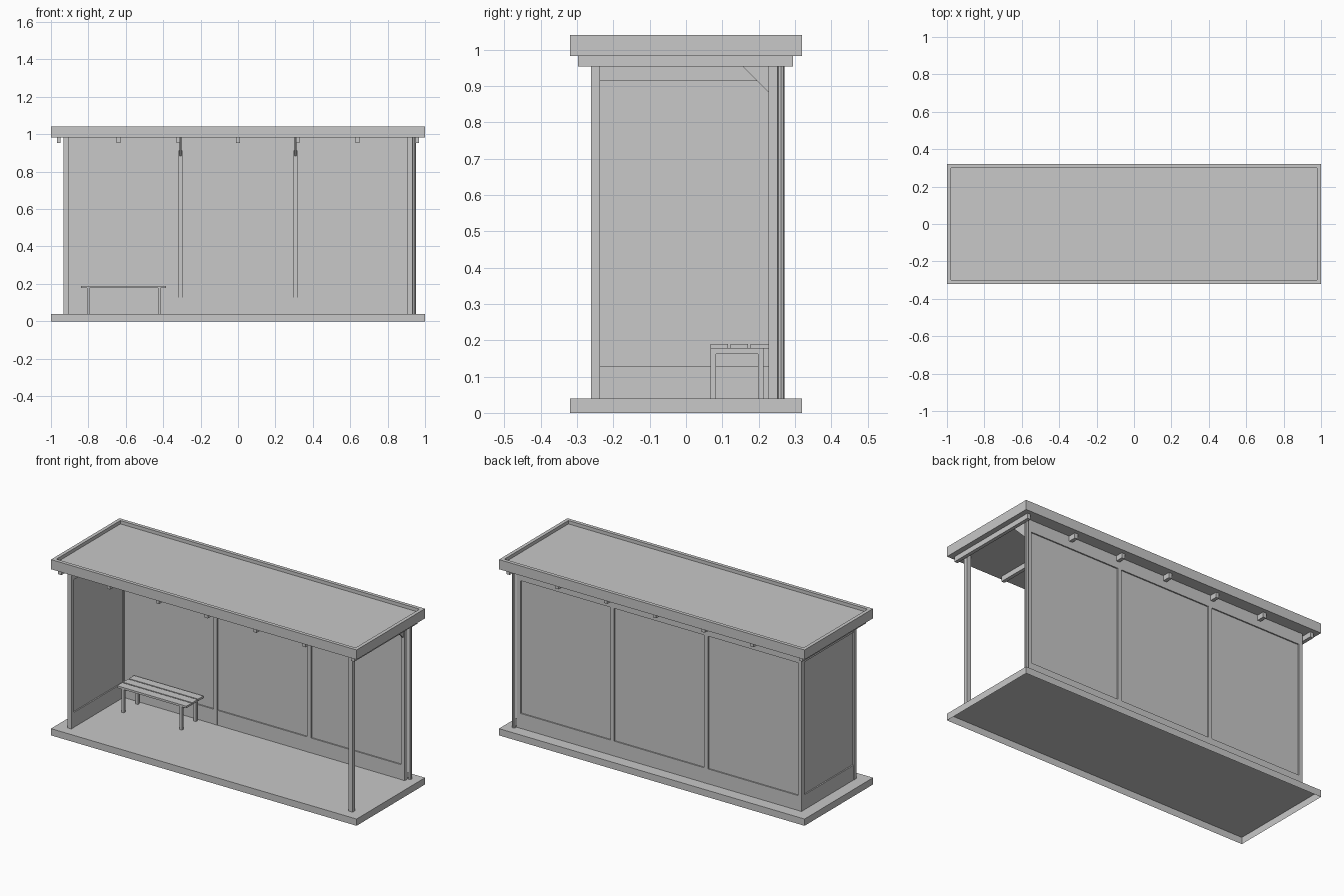
import bpy, bmesh, math

if "Cube" in bpy.data.objects:
    bpy.data.objects.remove(bpy.data.objects["Cube"])

grey = bpy.data.materials.new("plain grey")
grey.diffuse_color = (0.58, 0.58, 0.58, 1)
grey.use_nodes = True
grey.node_tree.nodes["Principled BSDF"].inputs["Base Color"].default_value = grey.diffuse_color


def finish(name, bm):
    me = bpy.data.meshes.new(name)
    bm.to_mesh(me)
    bm.free()
    me.materials.append(grey)
    ob = bpy.data.objects.new(name, me)
    bpy.context.collection.objects.link(ob)
    return ob


def cube_bm(x, y, z):
    bm = bmesh.new()
    bmesh.ops.create_cube(bm, size=1)
    for v in bm.verts:
        v.co = [lo + (c + 0.5) * (hi - lo) for c, (lo, hi) in zip(v.co, (x, y, z))]
    return bm


def box(name, x, y, z):
    return finish(name, cube_bm(x, y, z))


def around(c, half):
    return (c - half, c + half)


FLOOR, EAVE = 0.04, 0.983
KICK, HEAD = 0.128, 0.913
P = 0.0125                    # half post width
K = 0.0115                    # half header thickness
G = 0.004                     # half panel thickness
FRONT, BACK = -0.249, 0.239
COLS = [-0.92, -0.307, 0.307, 0.92]

# Floor slab, open underneath
bm = cube_bm((-1, 1), (-0.32, 0.32), (0, FLOOR))
under = min(bm.faces, key=lambda f: f.calc_center_median().z)
bmesh.ops.delete(bm, geom=[under], context='FACES_ONLY')
finish("floor_slab", bm)

# Roof tray: flat rim with a sunken middle
bm = cube_bm((-1, 1), (-0.32, 0.32), (EAVE, 1.04))
top = max(bm.faces, key=lambda f: f.calc_center_median().z)
bmesh.ops.inset_region(bm, faces=[top], thickness=0.021, use_even_offset=True)
bmesh.ops.inset_region(bm, faces=[top], thickness=0.0, depth=-0.02)
finish("roof", bm)

# Roof joists
for i in range(7):
    box("roof_joist", around((i - 3) * 0.3195, 0.0105), (-0.297, 0.295), (0.953, EAVE))

# Posts
for x in COLS:
    box("back_post", around(x, P), around(BACK, P), (FLOOR, EAVE))
for x in (COLS[0], COLS[3]):
    box("front_post", around(x, P), around(FRONT, P), (FLOOR, EAVE))

# Wall bays: kick plate, panel and header
LAYERS = [("kick_plate", K, FLOOR, KICK), ("wall_panel", G, KICK, HEAD), ("header", K, HEAD, EAVE)]
for part, half, z0, z1 in LAYERS:
    for a, b in zip(COLS, COLS[1:]):
        box("back_" + part, (a + P, b - P), around(BACK, half), (z0, z1))
    box("side_" + part, around(COLS[0], half), (FRONT + P, BACK - P), (z0, z1))

# Triangular roof brackets
for x in COLS[1:]:
    bm = bmesh.new()
    y = BACK - P
    tri = [bm.verts.new((x - 0.006, yy, zz))
           for yy, zz in ((y, 0.883), (y, EAVE), (y - 0.1, EAVE))]
    ext = bmesh.ops.extrude_face_region(bm, geom=[bm.faces.new(tri)], use_keep_orig=True)
    for v in ext["geom"]:
        if isinstance(v, bmesh.types.BMVert):
            v.co.x += 0.012
    bmesh.ops.recalc_face_normals(bm, faces=bm.faces[:])
    finish("roof_bracket", bm)

# Eight-sided drain pipe at the back right corner
bm = bmesh.new()
bmesh.ops.create_cone(bm, cap_ends=True, segments=8, radius1=0.0098, radius2=0.0098,
                      depth=EAVE - FLOOR)
bmesh.ops.translate(bm, verts=bm.verts[:], vec=(0.943, 0.2615, (EAVE + FLOOR) / 2))
finish("drain_pipe", bm)

# Bench slats
for i in range(3):
    y = 0.067 + i * 0.0555
    box("bench_slat", (-0.839, -0.385), (y, y + 0.0485), (0.177, 0.189))

# Bench leg frames
for x in (-0.801, -0.421):
    xs = around(x, 0.0075)
    box("bench_front_leg", xs, (0.067, 0.083), (FLOOR, 0.177))
    box("bench_back_leg", xs, (0.198, 0.214), (FLOOR, 0.177))
    box("bench_crossbar", xs, (0.083, 0.198), (0.162, 0.177))
